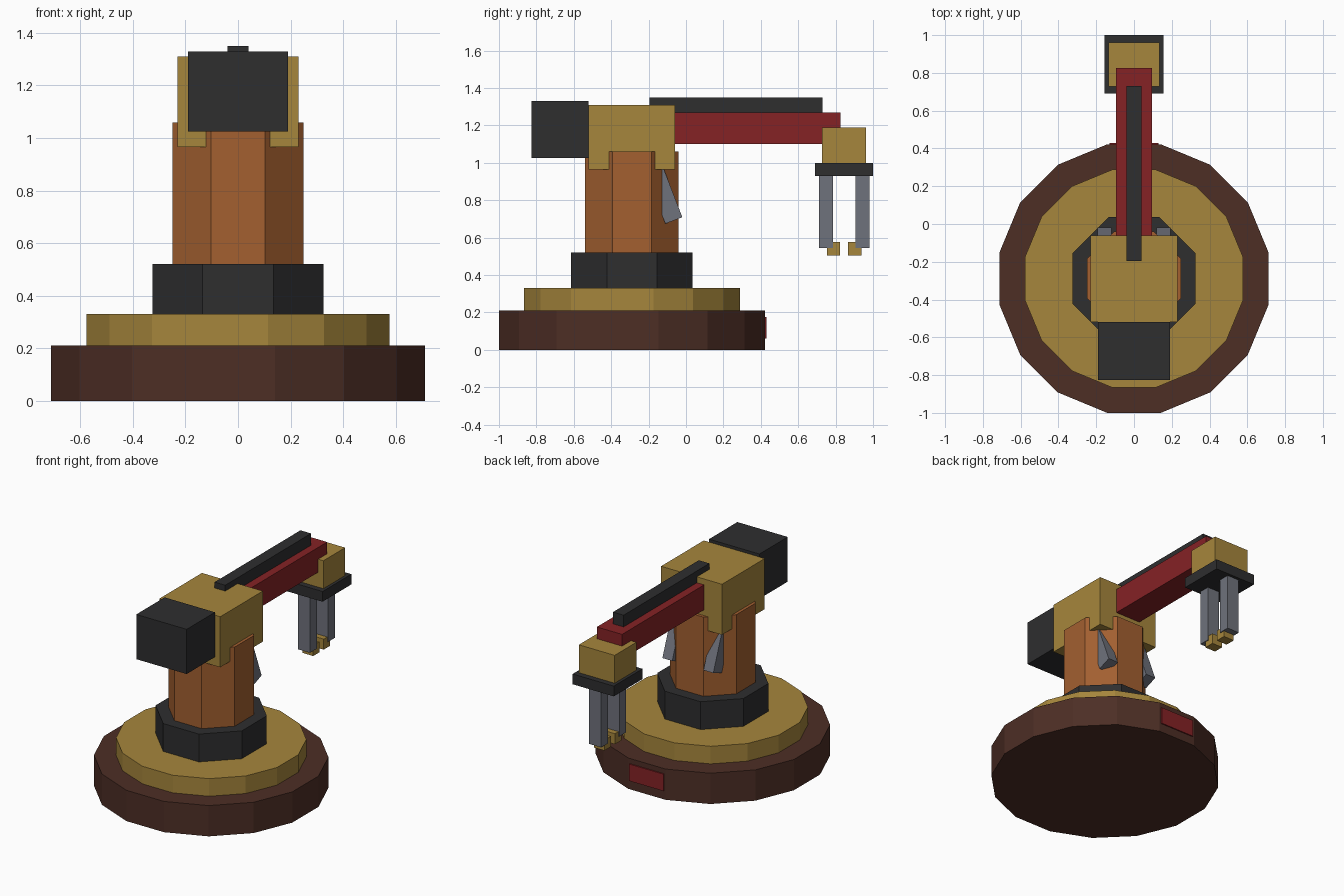
import bpy
import bmesh
from math import pi, cos, radians
from mathutils import Matrix, Vector

if "Cube" in bpy.data.objects:
    bpy.data.objects.remove(bpy.data.objects["Cube"])


def material(name, r, g, b):
    """Flat material from 0-255 display values."""
    col = [((c / 255 + 0.055) / 1.055) ** 2.4 for c in (r, g, b)] + [1.0]
    mat = bpy.data.materials.new(name)
    mat.use_nodes = True
    mat.diffuse_color = col
    mat.node_tree.nodes["Principled BSDF"].inputs["Base Color"].default_value = col
    return mat


brown = material("dark brown", 77, 46, 37)
gold = material("brass", 166, 134, 60)
charcoal = material("charcoal", 46, 46, 47)
copper = material("copper", 163, 96, 48)
red = material("deep red", 133, 34, 37)
steel = material("steel grey", 111, 114, 124)


def finish(name, bm, mat):
    mesh = bpy.data.meshes.new(name)
    bm.to_mesh(mesh)
    bm.free()
    mesh.materials.append(mat)
    obj = bpy.data.objects.new(name, mesh)
    bpy.context.collection.objects.link(obj)
    return obj


def box(name, x, y, z, mat, tilt=0.0):
    """Box from (min, max) ranges, optionally tilted about its own x axis."""
    low, high = Vector((x[0], y[0], z[0])), Vector((x[1], y[1], z[1]))
    bm = bmesh.new()
    bmesh.ops.create_cube(bm, size=1, matrix=Matrix.Translation((low + high) / 2)
                          @ Matrix.Rotation(tilt, 4, "X")
                          @ Matrix.Diagonal((high - low).to_4d()))
    return finish(name, bm, mat)


def prism(name, sides, apothem, z0, z1, mat):
    """Upright regular prism with flats facing the axes."""
    radius = apothem / cos(pi / sides)
    bm = bmesh.new()
    bmesh.ops.create_cone(bm, cap_ends=True, segments=sides, radius1=radius,
                          radius2=radius, depth=z1 - z0,
                          matrix=Matrix.Translation((0, COLUMN_Y, (z0 + z1) / 2))
                          @ Matrix.Rotation(pi / sides, 4, "Z"))
    return finish(name, bm, mat)


def centred(half):
    return (-half, half)


COLUMN_Y = -0.289

# Stepped base and column
prism("base", 16, 0.711, 0, 0.21, brown)
prism("turntable", 16, 0.577, 0.21, 0.33, gold)
prism("collar", 8, 0.325, 0.33, 0.52, charcoal)
prism("column", 8, 0.25, 0.52, 1.06, copper)
box("base_panel", centred(0.13), (0.41, 0.43), (0.06, 0.175), red)

# Shoulder, counterweight and arm
box("shoulder", centred(0.23), (-0.52, -0.06), (0.965, 1.31), gold)
box("counterweight", centred(0.19), (-0.825, -0.52), (1.025, 1.33), charcoal)
box("arm", centred(0.095), (-0.08, 0.825), (1.10, 1.27), red)
box("arm_rail", centred(0.04), (-0.195, 0.73), (1.27, 1.35), charcoal)

# Slanted braces on the column
for side, x in (("left", 0.155), ("right", -0.155)):
    box(side + "_brace", (x - 0.037, x + 0.037), (-0.178, -0.081), (0.68, 1.04),
        steel, radians(21))

# Wrist and gripper
WRIST_Y = 0.845
box("wrist", centred(0.135), (0.727, 0.962), (1.0, 1.19), gold)
box("gripper_plate", centred(0.155), (0.69, 1.0), (0.93, 1.0), charcoal)
for side, s in (("front", -1), ("back", 1)):
    finger = sorted((WRIST_Y + s * 0.06, WRIST_Y + s * 0.135))
    tip = sorted((WRIST_Y + s * 0.022, WRIST_Y + s * 0.092))
    box(side + "_finger", centred(0.046), finger, (0.545, 0.93), steel)
    box(side + "_fingertip", centred(0.04), tip, (0.505, 0.577), gold)
